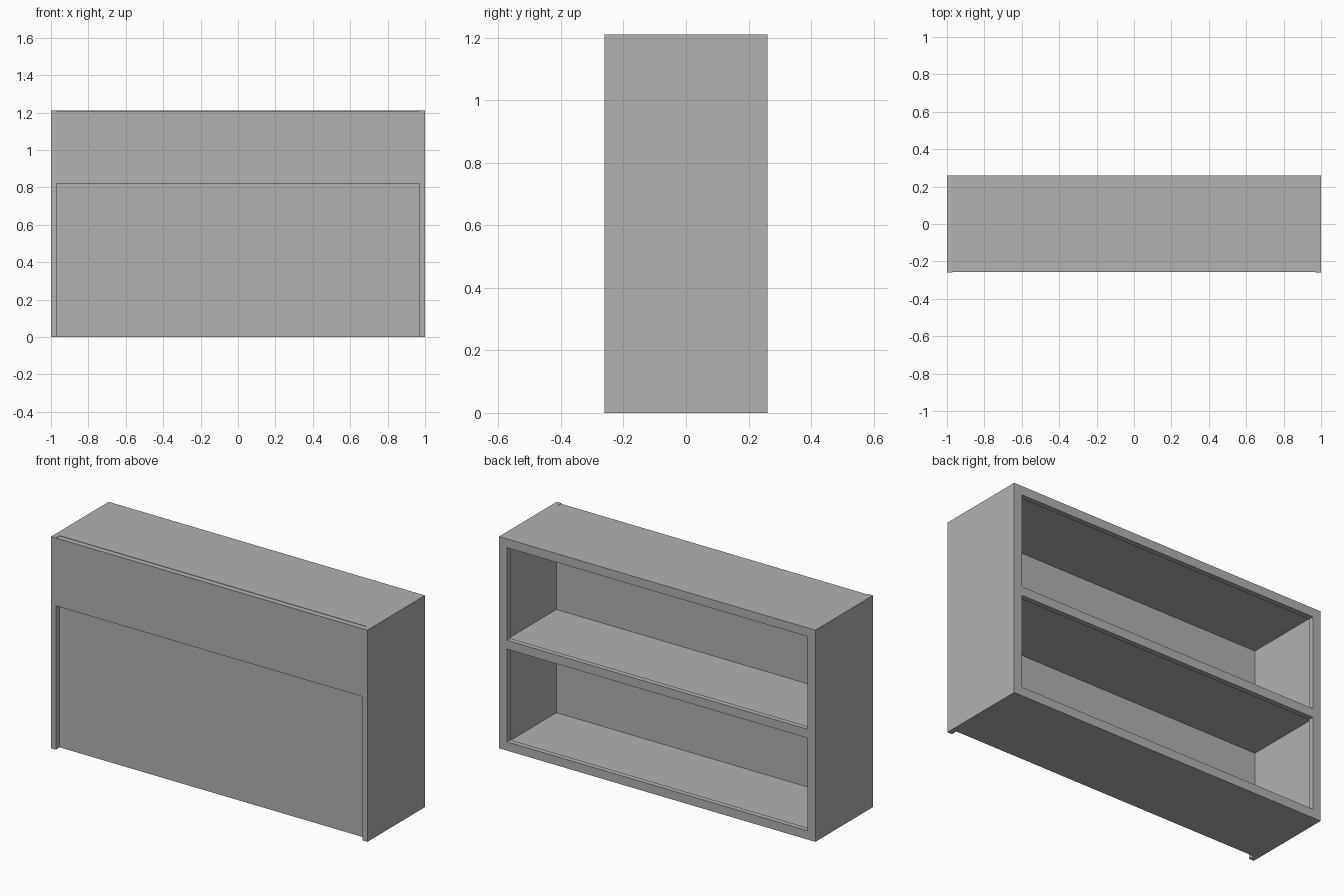
import bpy

cube = bpy.data.objects.get("Cube")
if cube:
    bpy.data.objects.remove(cube, do_unlink=True)

grey = bpy.data.materials.new("plain_grey")
grey.use_nodes = True
colour = (0.445, 0.445, 0.445, 1)
grey.diffuse_color = colour
grey.node_tree.nodes["Principled BSDF"].inputs["Base Color"].default_value = colour


def box(name, x, y, z):
    """Box spanning the given (low, high) ranges."""
    corners = [(a, b, c) for a in x for b in y for c in z]
    faces = [(0, 1, 3, 2), (4, 6, 7, 5), (0, 4, 5, 1),
             (2, 3, 7, 6), (0, 2, 6, 4), (1, 5, 7, 3)]
    mesh = bpy.data.meshes.new(name)
    mesh.from_pydata(corners, [], faces)
    mesh.materials.append(grey)
    obj = bpy.data.objects.new(name, mesh)
    bpy.context.collection.objects.link(obj)
    return obj


W, D, H = 1.0, 0.26, 1.21      # half width, half depth, height
T = 0.03                       # board thickness
F = 0.05                       # face frame width
IN = W - T                     # inner half width
PANEL = -0.225                 # recessed front panel face
FRAME = D - T                  # inner side of the face frame
MID = 0.605                    # middle shelf height

# Side boards run the full depth, standing proud of the front panel
for side, s in (("left", 1), ("right", -1)):
    box(side + "_side", sorted((s * IN, s * W)), (-D, FRAME), (0, H))
    box(side + "_frame_stile", sorted((s * (W - F), s * W)), (FRAME, D), (0, H))

# Horizontal boards with their wider frame rails
for name, low, high, rail in (
        ("bottom", 0, T, (0, F)),
        ("shelf", MID - T / 2, MID + T / 2, (MID - F / 2, MID + F / 2)),
        ("top", H - T, H, (H - F, H))):
    box(name + "_board", (-IN, IN), (PANEL + 0.01, FRAME), (low, high))
    box(name + "_frame_rail", (F - W, W - F), (FRAME, D), rail)

# Recessed front panel and the thick apron across its upper part
box("front_panel", (-IN, IN), (PANEL, PANEL + 0.01), (0, H))
box("front_apron", (-IN, IN), (0.003 - D, PANEL), (0.82, H - 0.002))
